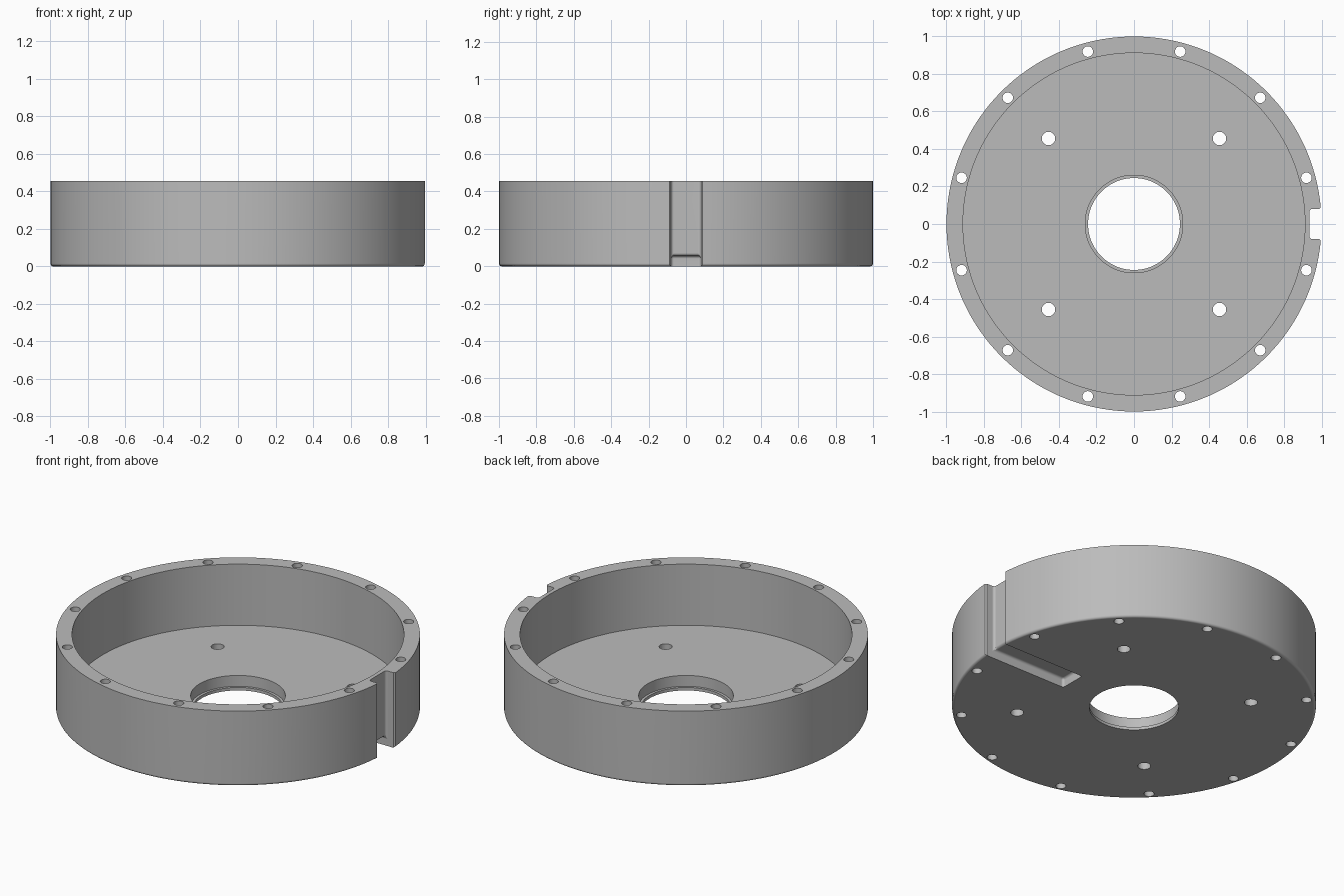
import bpy, bmesh
from math import cos, sin, radians, pi
from mathutils import Matrix, Vector

cube = bpy.data.objects.get("Cube")
if cube:
    bpy.data.objects.remove(cube)

HEIGHT, FLOOR, ROOF = 0.455, 0.084, 0.056
SLOT_HALF, SLOT_X, GROOVE_X, FILLET = 0.08, 0.935, 0.44, 0.015


def make_object(name, bm):
    bmesh.ops.recalc_face_normals(bm, faces=bm.faces)
    mesh = bpy.data.meshes.new(name)
    bm.to_mesh(mesh)
    bm.free()
    obj = bpy.data.objects.new(name, mesh)
    bpy.context.collection.objects.link(obj)
    return obj


def lathe(name, profile, steps=144):
    bm = bmesh.new()
    verts = [bm.verts.new((r, 0, z)) for r, z in profile]
    edges = [bm.edges.new((v, verts[i - 1])) for i, v in enumerate(verts)]
    bmesh.ops.spin(bm, geom=verts + edges, cent=(0, 0, 0), axis=(0, 0, 1),
                   angle=2 * pi, steps=steps, use_merge=True)
    bmesh.ops.remove_doubles(bm, verts=bm.verts, dist=1e-5)
    return make_object(name, bm)


def cut(target, cutter):
    mod = target.modifiers.new("cut", 'BOOLEAN')
    mod.operation, mod.solver, mod.object = 'DIFFERENCE', 'EXACT', cutter
    bpy.context.view_layer.objects.active = target
    bpy.ops.object.modifier_apply(modifier=mod.name)
    bpy.data.objects.remove(cutter)


# Round pan with a rounded bottom edge and a stepped centre bore
bottom_edge = [(1 - FILLET + FILLET * sin(a), FILLET - FILLET * cos(a))
               for a in (radians(d) for d in range(0, 91, 18))]
housing = lathe("housing", [(0.245, 0)] + bottom_edge + [
    (1, HEIGHT), (0.912, HEIGHT), (0.912, FLOOR),
    (0.26, FLOOR), (0.26, 0.018), (0.245, 0.018)])

# Cable channel: groove under the floor turning up the outer wall
bm = bmesh.new()
outline = [(GROOVE_X, -0.1), (GROOVE_X, ROOF), (SLOT_X, ROOF),
           (SLOT_X, 0.6), (1.2, 0.6), (1.2, -0.1)]
side = bm.faces.new([bm.verts.new((x, -SLOT_HALF, z)) for x, z in outline])
extruded = bmesh.ops.extrude_face_region(bm, geom=[side], use_keep_orig=True)
bmesh.ops.translate(bm, vec=(0, 2 * SLOT_HALF, 0),
                    verts=[v for v in extruded["geom"] if isinstance(v, bmesh.types.BMVert)])
bmesh.ops.recalc_face_normals(bm, faces=bm.faces)


def is_wall(v):
    return v.co.x < 1.1


rounded = [e for e in bm.edges if all(is_wall(v) for v in e.verts)
           and any(-0.05 < v.co.z < 0.5 for v in e.verts)]
bmesh.ops.bevel(bm, geom=rounded, offset=FILLET, segments=4, profile=0.5,
                affect='EDGES', clamp_overlap=True)
cut(housing, make_object("channel_cutter", bm))

# Eased outer corners of the slot
bm = bmesh.new()
for s in (-1, 1):
    bmesh.ops.create_cube(bm, size=1, matrix=Matrix.Translation((0.997, s * SLOT_HALF, 0.3))
                          @ Matrix.Rotation(radians(45), 4, 'Z')
                          @ Matrix.Diagonal((0.014, 0.014, 1, 1)))
cut(housing, make_object("corner_cutter", bm))

# Screw holes: twelve through the rim, four through the floor
bm = bmesh.new()
holes = [(0.952, 15 + 30 * i, 0.028) for i in range(12)]
holes += [(0.645, 45 + 90 * i, 0.036) for i in range(4)]
for dist, deg, radius in holes:
    a = radians(deg)
    bmesh.ops.create_cone(bm, cap_ends=True, segments=32, radius1=radius, radius2=radius,
                          depth=1, matrix=Matrix.Translation((dist * cos(a), dist * sin(a), 0.2)))
cut(housing, make_object("hole_cutter", bm))

# Plain grey finish
grey = bpy.data.materials.new("grey")
grey.use_nodes = True
colour = (0.5, 0.5, 0.5, 1)
grey.diffuse_color = colour
grey.node_tree.nodes["Principled BSDF"].inputs["Base Color"].default_value = colour
housing.data.materials.clear()
housing.data.materials.append(grey)

# Smooth curves, crisp edges
bpy.ops.object.select_all(action='DESELECT')
housing.select_set(True)
bpy.context.view_layer.objects.active = housing
bpy.ops.object.shade_smooth_by_angle(angle=radians(28))
weighted = housing.modifiers.new("weighted_normals", 'WEIGHTED_NORMAL')
weighted.keep_sharp = True
